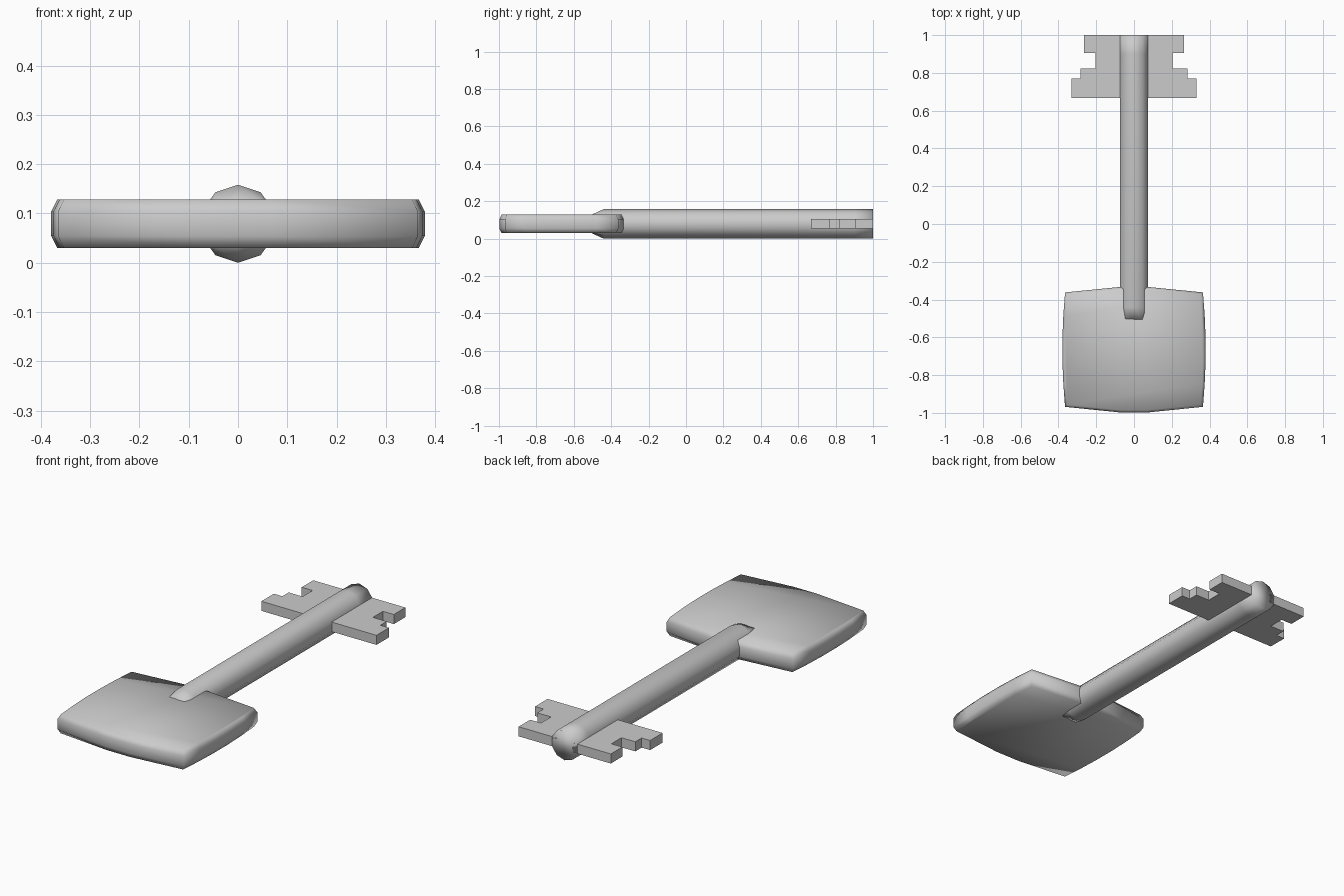
import bpy, bmesh, math

if "Cube" in bpy.data.objects:
    bpy.data.objects.remove(bpy.data.objects["Cube"])

CZ = 0.079  # mid height of the key


def loft(name, rings, smooth=True):
    """Skin equal-length rings of points and cap both ends."""
    bm = bmesh.new()
    loops = [[bm.verts.new(p) for p in r] for r in rings]
    n = len(loops[0])
    for a, b in zip(loops, loops[1:]):
        for i in range(n):
            j = (i + 1) % n
            bm.faces.new((a[i], a[j], b[j], b[i]))
    bm.faces.new(loops[0][::-1])
    bm.faces.new(loops[-1])
    bmesh.ops.recalc_face_normals(bm, faces=bm.faces)
    for f in bm.faces:
        f.smooth = smooth
    me = bpy.data.meshes.new(name)
    bm.to_mesh(me)
    bm.free()
    ob = bpy.data.objects.new(name, me)
    bpy.context.collection.objects.link(ob)
    return ob


# Shaft: ten-sided rod whose inner end slopes down flush with the bow
def shaft_ring(y, half_height=1.0):
    pts = []
    for i in range(10):
        a = math.pi / 2 + i * math.tau / 10
        z = 0.079 * math.sin(a)
        pts.append((0.078 * math.cos(a), y, CZ + max(-half_height, min(half_height, z))))
    return pts


loft("shaft", [shaft_ring(-0.51, 0.047), shaft_ring(-0.44), shaft_ring(0.9), shaft_ring(1.0)])

# Bow: bulging square plate with a narrow chamfer around the rim
half = [(0.07, -0.333), (0.365, -0.362), (0.374, -0.48), (0.379, -0.6),
        (0.379, -0.73), (0.374, -0.85), (0.365, -0.968), (0.07, -0.998)]
outline = half + [(-x, y) for x, y in reversed(half)]


def bow_ring(z, inset):
    sx, sy = 1 - inset / 0.379, 1 - inset / 0.333
    return [(x * sx, -0.667 + (y + 0.667) * sy, CZ + z) for x, y in outline]


loft("bow", [bow_ring(-0.049, 0.012), bow_ring(-0.025, 0),
             bow_ring(0.025, 0), bow_ring(0.049, 0.012)])

# Bits: stepped flat plates on both sides of the shaft tip
bit = [(0.04, 1.0), (0.266, 1.0), (0.266, 0.905), (0.203, 0.905), (0.203, 0.822),
       (0.283, 0.822), (0.283, 0.77), (0.332, 0.77), (0.332, 0.667), (0.04, 0.667)]
for side, s in (("right", 1), ("left", -1)):
    loft(side + "_bit", [[(s * x, y, CZ + z) for x, y in bit] for z in (-0.025, 0.025)], False)
